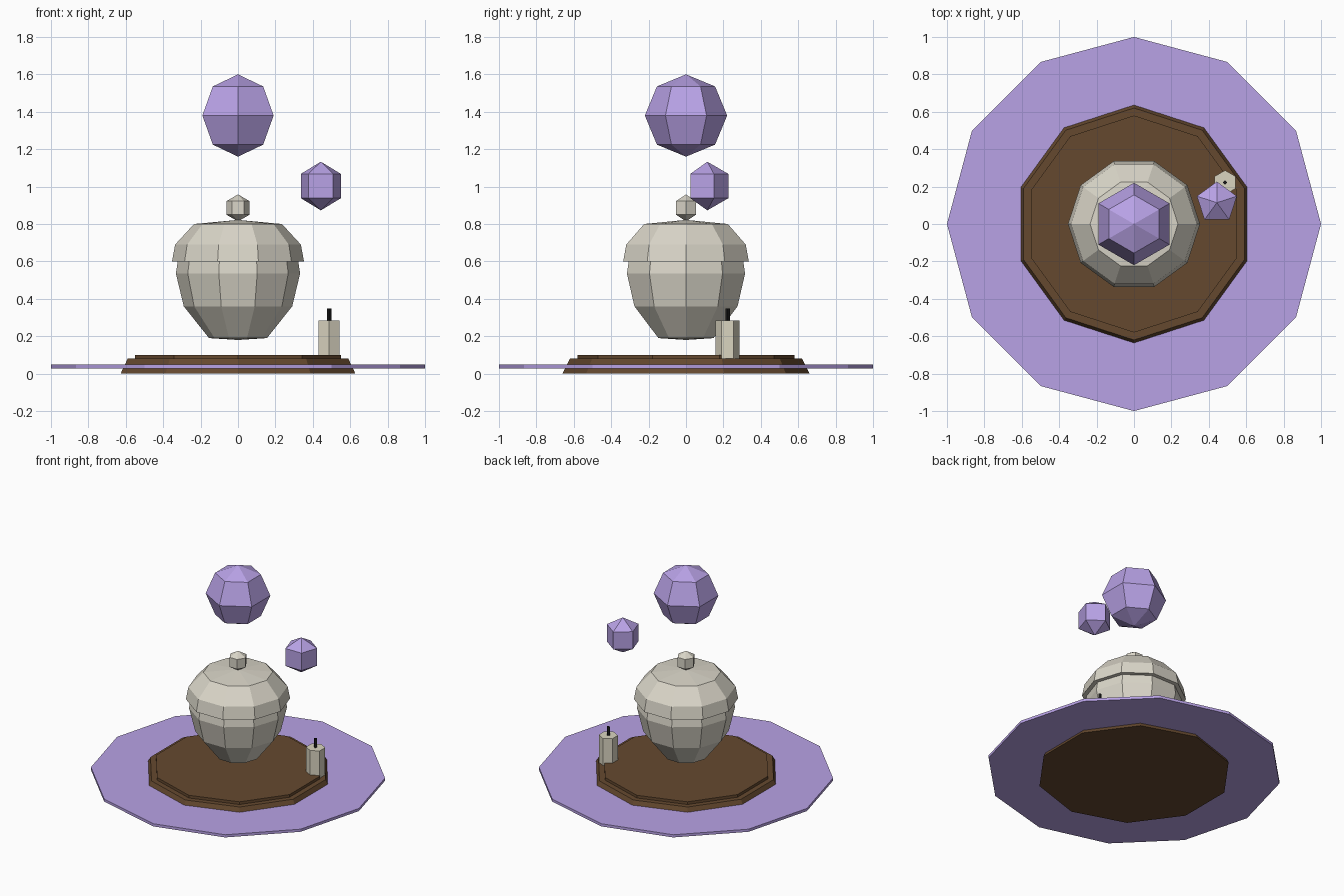
import bpy, bmesh
from math import sin, cos, pi, radians

if "Cube" in bpy.data.objects:
    bpy.data.objects.remove(bpy.data.objects["Cube"])


def material(name, rgb):
    m = bpy.data.materials.new(name)
    m.diffuse_color = (*rgb, 1)
    m.use_nodes = True
    m.node_tree.nodes["Principled BSDF"].inputs["Base Color"].default_value = m.diffuse_color
    return m


purple = material("purple", (0.48, 0.36, 0.79))
brown = material("dark_wood", (0.13, 0.066, 0.028))
bone = material("bone", (0.70, 0.67, 0.58))
wax = material("wax", (0.70, 0.66, 0.53))
black = material("black", (0.01, 0.01, 0.01))


def lathe(name, profile, sides, mat, phase=0, centre=(0, 0, 0)):
    """Flat-faced solid of revolution from (radius, z) points, bottom to top."""
    bm = bmesh.new()
    rings = []
    for r, z in profile:
        if r == 0:
            rings.append([bm.verts.new((0, 0, z))] * sides)
        else:
            angles = [radians(phase) + 2 * pi * i / sides for i in range(sides)]
            rings.append([bm.verts.new((r * cos(a), r * sin(a), z)) for a in angles])
    for low, high in zip(rings, rings[1:]):
        for i in range(sides):
            j = (i + 1) % sides
            corners = dict.fromkeys((low[i], low[j], high[j], high[i]))
            bm.faces.new(list(corners))
    # Close open ends
    for ring, (r, z) in ((rings[0], profile[0]), (rings[-1], profile[-1])):
        if r > 0:
            bm.faces.new(ring)
    bmesh.ops.recalc_face_normals(bm, faces=bm.faces)
    mesh = bpy.data.meshes.new(name)
    bm.to_mesh(mesh)
    bm.free()
    mesh.materials.append(mat)
    ob = bpy.data.objects.new(name, mesh)
    ob.location = centre
    bpy.context.collection.objects.link(ob)
    return ob


def ball(name, radius, sides, rings, mat, phase, centre):
    steps = [pi * i / rings for i in range(rings + 1)]
    profile = [(radius * sin(t), -radius * cos(t)) for t in steps]
    profile[0], profile[-1] = (0, -radius), (0, radius)
    return lathe(name, profile, sides, mat, phase, centre)


# Glowing disc and stepped wooden base
lathe("ground_disc", [(1, 0.028), (1, 0.048)], 12, purple, 90)
lathe("base_plinth", [(0.66, 0), (0.62, 0.08)], 10, brown, 90)
lathe("base_top", [(0.58, 0.08), (0.58, 0.10)], 10, brown, 90)

# Floating urn with lid and knob
lathe("urn_body", [(0, 0.18), (0.155, 0.19), (0.29, 0.36), (0.332, 0.535),
                   (0.315, 0.65), (0, 0.69)], 10, bone)
lathe("urn_lid", [(0, 0.60), (0.353, 0.60), (0.336, 0.69),
                  (0.235, 0.80), (0, 0.822)], 10, bone)
ball("lid_knob", 0.072, 6, 3, bone, 0, (0, 0, 0.886))

# Floating spirit orbs
ball("large_orb", 0.22, 6, 4, purple, 90, (0, 0, 1.38))
ball("small_orb", 0.13, 5, 3, purple, 90, (0.443, 0.114, 1.003))

# Candle at the edge of the base
spot = (0.487, 0.222, 0)
lathe("candle", [(0.065, 0.08), (0.065, 0.283)], 6, wax, 90, spot)
lathe("wick", [(0.012, 0.28), (0.012, 0.348)], 4, black, 0, spot)
